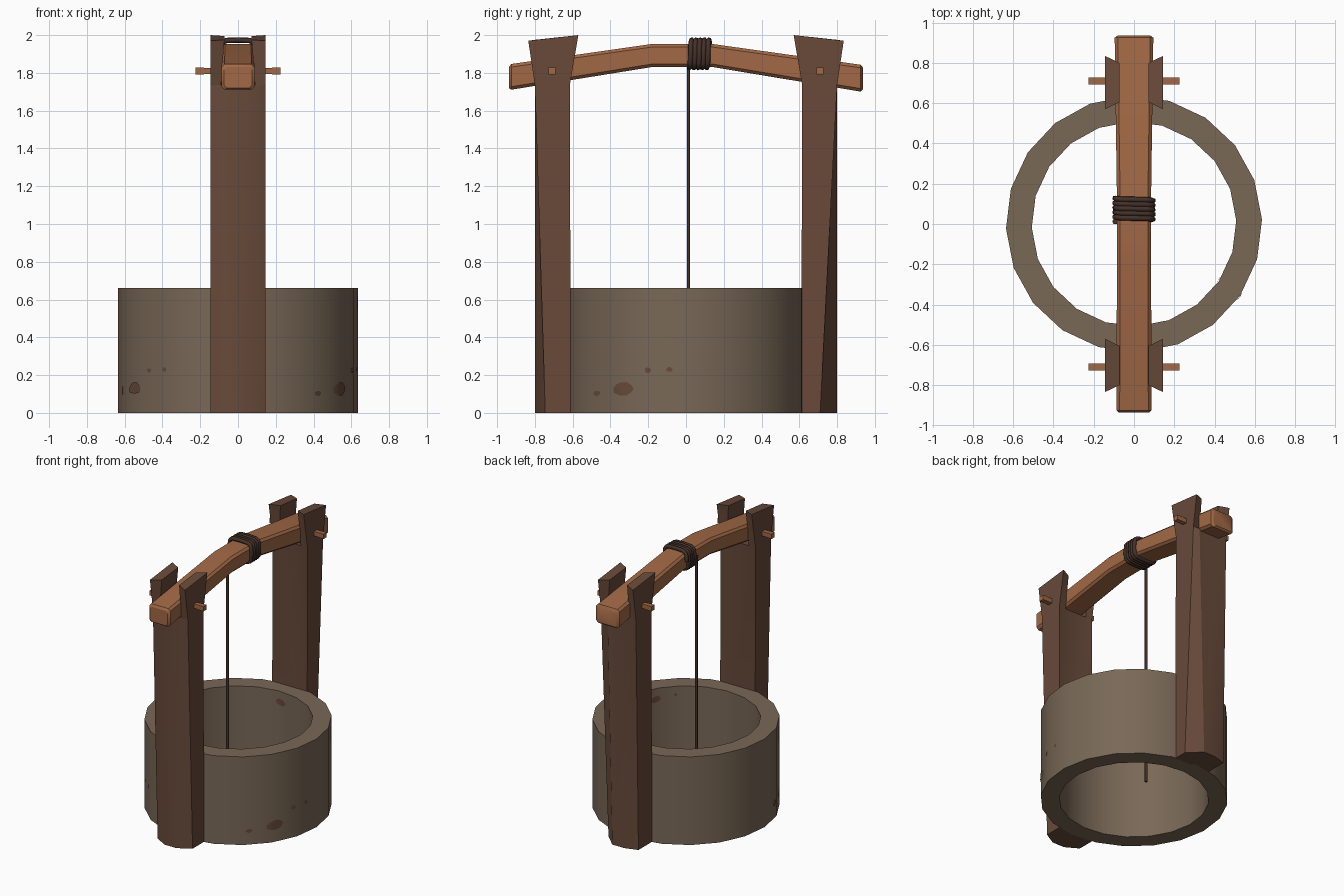
import bpy, bmesh, math, random

if "Cube" in bpy.data.objects:
    bpy.data.objects.remove(bpy.data.objects["Cube"])

random.seed(4)


def mat(name, rgb):
    m = bpy.data.materials.new(name)
    m.diffuse_color = (*rgb, 1)
    m.use_nodes = True
    m.node_tree.nodes["Principled BSDF"].inputs["Base Color"].default_value = m.diffuse_color
    return m


STONE = mat("stone", (0.19, 0.138, 0.094))
DARK = mat("dark_wood", (0.138, 0.068, 0.042))
LIGHT = mat("light_wood", (0.36, 0.14, 0.06))
ROPE = mat("rope_brown", (0.058, 0.031, 0.022))


def make(name, verts, faces, material, angle=30):
    bm = bmesh.new()
    vs = [bm.verts.new(v) for v in verts]
    for f in faces:
        bm.faces.new([vs[i] for i in f])
    bmesh.ops.recalc_face_normals(bm, faces=bm.faces)
    me = bpy.data.meshes.new(name)
    bm.to_mesh(me)
    bm.free()
    me.materials.append(material)
    ob = bpy.data.objects.new(name, me)
    bpy.context.collection.objects.link(ob)
    bpy.ops.object.select_all(action='DESELECT')
    ob.select_set(True)
    bpy.context.view_layer.objects.active = ob
    bpy.ops.object.shade_smooth_by_angle(angle=math.radians(angle))
    return ob


def loft(name, rings, material, closed=False):
    """Skin equal-length rings; cap the ends, or join last ring to first."""
    n, m = len(rings[0]), len(rings)
    faces = []
    for r in range(m if closed else m - 1):
        a, b = r * n, (r + 1) % m * n
        faces += [(a + i, a + (i + 1) % n, b + (i + 1) % n, b + i) for i in range(n)]
    if not closed:
        faces += [tuple(range(n)), tuple(range((m - 1) * n, m * n))]
    return make(name, [v for r in rings for v in r], faces, material)


# well wall: 20-sided open ring
SIDES, TURN, R_OUT, R_IN = 20, math.radians(2), 0.636, 0.508


def circle(r, z):
    return [(r * math.cos(TURN + math.tau * i / SIDES),
             r * math.sin(TURN + math.tau * i / SIDES), z) for i in range(SIDES)]


loft("well_wall", [circle(R_OUT, 0), circle(R_OUT, 0.66), circle(R_IN, 0.66), circle(R_IN, 0)],
     STONE, closed=True)


# irregular worn patches lying on the wall facets
def patch(deg, z, w, h, inside=False):
    verts, n = [], 10
    base = R_IN if inside else R_OUT
    wob = [random.uniform(0.8, 1.1) for _ in range(n)]
    for k in (0.5, 1):
        for i in range(n):
            t = math.tau * i / n
            a = math.radians(deg) + k * wob[i] * w / 2 * math.cos(t) / base
            step = math.tau / SIDES
            local = (a - TURN) % step - step / 2
            r = base * math.cos(step / 2) / math.cos(local) + (-0.003 if inside else 0.004)
            verts.append((r * math.cos(a), r * math.sin(a), z + k * wob[i] * h / 2 * math.sin(t)))
    faces = [tuple(range(n))] + [(i, (i + 1) % n, n + (i + 1) % n, n + i) for i in range(n)]
    ob = make("wall_patch", verts, faces, DARK)
    centre = ob.data.polygons[0]
    out = centre.normal.x * math.cos(math.radians(deg)) + centre.normal.y * math.sin(math.radians(deg))
    if (out < 0) != inside:
        ob.data.flip_normals()


for spot in [(-31.5, 0.13, 0.14, 0.075), (-48, 0.105, 0.05, 0.03), (-18.5, 0.225, 0.04, 0.03),
             (-8, 0.23, 0.035, 0.025), (-150, 0.13, 0.13, 0.07), (-138, 0.225, 0.035, 0.025),
             (-128, 0.23, 0.03, 0.025), (-164, 0.12, 0.05, 0.05)]:
    patch(*spot)
for spot in [(90, 0.58, 0.09, 0.05), (-31, 0.58, 0.09, 0.05), (-47, 0.6, 0.03, 0.02)]:
    patch(*spot, inside=True)


# forked posts: back worn round at the foot, two flaring prongs at the top
def post(name, s, right_worn, left_worn):
    z = 1.735
    v = [(-.145, .61, 0), (.145, .61, 0), (.145, right_worn, 0), (.05, .8, 0),
         (-.05, .8, 0), (-.145, left_worn, 0),
         (-.145, .615, z), (.145, .615, z), (.145, .8, z), (.09, .8, z),
         (-.09, .8, z), (-.145, .8, z), (-.09, .615, z), (.09, .615, z)]
    for x in (1, -1):       # prong tops
        v += [(x * .145, .57, 2.0), (x * .145, .835, 1.97),
              (x * .072, .80, 1.975), (x * .072, .605, 1.995)]
    f = [(0, 1, 2, 3, 4, 5), (0, 1, 7, 13, 12, 6), (1, 2, 8, 7), (2, 3, 9, 8),
         (3, 4, 10, 9), (4, 5, 11, 10), (5, 0, 6, 11), (12, 13, 9, 10)]
    for base, t in (((7, 8, 9, 13), 14), ((6, 11, 10, 12), 18)):
        f += [(base[i], base[(i + 1) % 4], t + (i + 1) % 4, t + i) for i in range(4)]
        f.append((t, t + 1, t + 2, t + 3))
    make(name, [(x, s * y, zz) for x, y, zz in v], f, DARK)


post("front_post", -1, 0.745, 0.745)
post("back_post", 1, 0.71, 0.77)


# bent cross beam with chamfered edges
def beam_ring(y, z, w, h, c=0.016):
    p = [(w, h - c), (w - c, h), (c - w, h), (-w, h - c),
         (-w, c - h), (c - w, -h), (w - c, -h), (w, c - h)]
    return [(a, y, z + b) for a, b in p]


loft("cross_beam", [beam_ring(*s) for s in [
    (-.937, 1.775, .074, .056), (-.925, 1.779, .087, .068), (-.18, 1.892, .085, .061),
    (.14, 1.892, .085, .061), (.925, 1.772, .096, .071), (.937, 1.77, .08, .058)]], LIGHT)

# pegs through the prongs
for name, s in (("front_peg", -1), ("back_peg", 1)):
    loft(name, [[(x, s * .71 + a * h, 1.81 + b * h) for a, b in ((1, 1), (-1, 1), (-1, -1), (1, -1))]
                for x, h in ((-.225, .018), (0, .014), (.225, .018))], LIGHT)


# rope coiled around the beam, with one end hanging into the well
def rope(name, pts, radius):
    cu = bpy.data.curves.new(name, 'CURVE')
    cu.dimensions = '3D'
    cu.bevel_depth = radius
    cu.bevel_resolution = 1
    cu.use_fill_caps = True
    sp = cu.splines.new('POLY')
    sp.points.add(len(pts) - 1)
    for p, co in zip(sp.points, pts):
        p.co = (*co, 1)
    cu.materials.append(ROPE)
    ob = bpy.data.objects.new(name, cu)
    bpy.context.collection.objects.link(ob)
    bpy.ops.object.select_all(action='DESELECT')
    ob.select_set(True)
    bpy.context.view_layer.objects.active = ob
    bpy.ops.object.convert(target='MESH')


def power(v):
    return math.copysign(abs(v) ** 0.45, v)


coil = []
for i in range(5 * 16 + 1):
    t = math.pi + math.tau * i / 16
    coil.append((0.094 * power(math.cos(t)), 0.013 + 0.114 * i / 80,
                 1.901 + 0.073 * power(math.sin(t))))
rope("rope_coil", coil, 0.0145)
rope("hanging_rope", [(-0.096, 0.013, 1.9), (-0.096, 0.013, 0.17)], 0.01)
